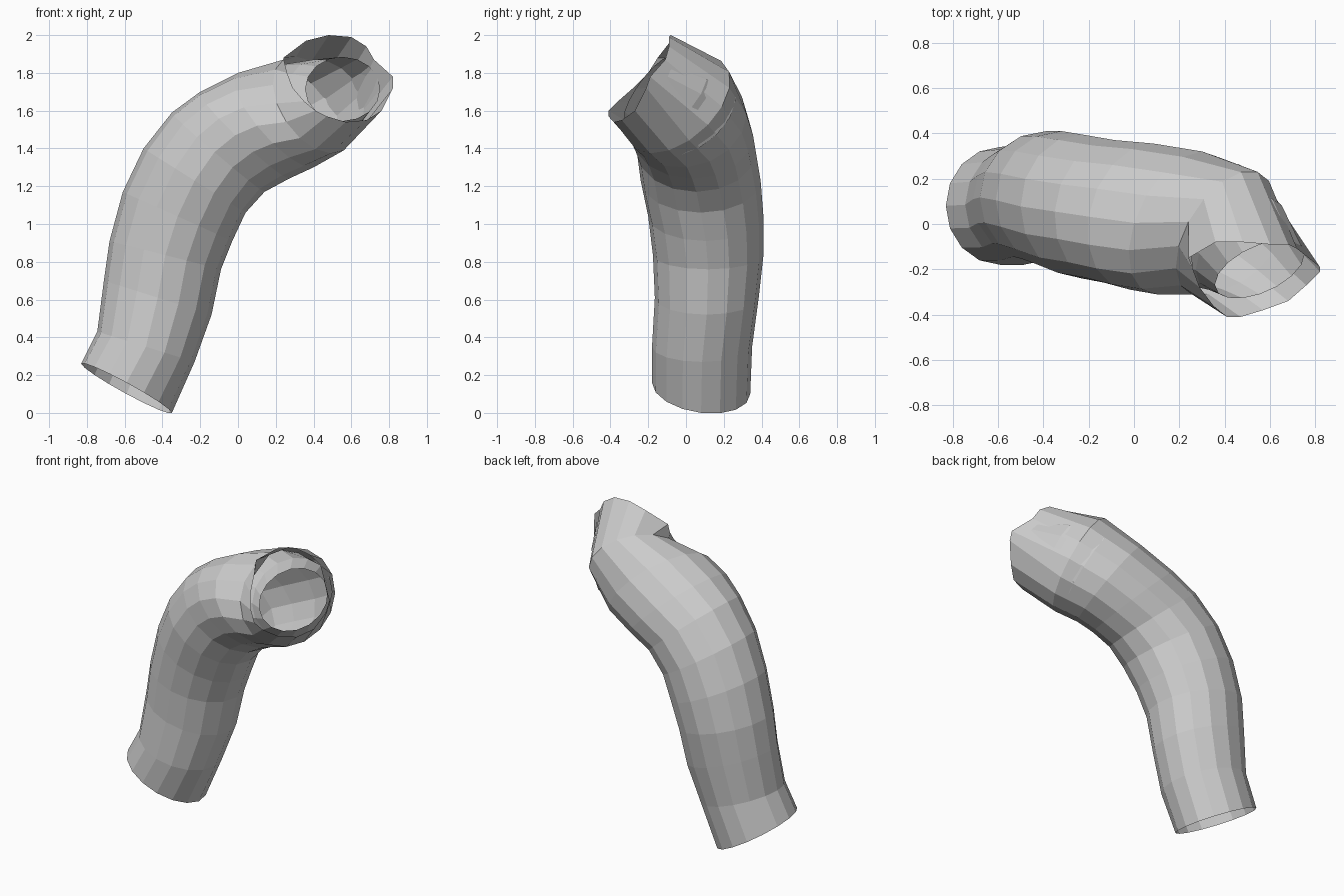
import bpy, math
from mathutils import Vector as V

N = 16


def ring(c, a, b):
    """Elliptical cross-section: centre plus two half-axis vectors."""
    c, a, b = V(c), V(a), V(b)
    return [c + a * math.cos(i * math.tau / N) + b * math.sin(i * math.tau / N) for i in range(N)]


def section(left, right, y0, y1, bx=0.0, bz=0.0):
    """Cross-section from its outer and inner bend points (x, z) and y range."""
    c = ((left[0] + right[0]) / 2, (y0 + y1) / 2, (left[1] + right[1]) / 2)
    a = ((right[0] - left[0]) / 2, 0, (right[1] - left[1]) / 2)
    return ring(c, a, (bx, (y1 - y0) / 2, bz))


def loft(name, rings):
    verts = [p for r in rings for p in r]
    faces = [(k * N + i, k * N + (i + 1) % N, (k + 1) * N + (i + 1) % N, (k + 1) * N + i)
             for k in range(len(rings) - 1) for i in range(N)]
    mesh = bpy.data.meshes.new(name)
    mesh.from_pydata(verts, [], faces)
    mesh.update()
    obj = bpy.data.objects.new(name, mesh)
    bpy.context.collection.objects.link(obj)
    return obj


# Bent sleeve: flared lower end, elbow, then a turn towards the front
body = [
    section((-0.83, 0.26), (-0.35, 0.00), -0.18, 0.34, 0, -0.03),
    section((-0.745, 0.43), (-0.23, 0.27), -0.18, 0.35),
    section((-0.71, 0.70), (-0.14, 0.52), -0.165, 0.385),
    section((-0.68, 0.91), (-0.09, 0.76), -0.175, 0.41),
    section((-0.61, 1.17), (-0.03, 0.91), -0.20, 0.41),
    section((-0.50, 1.40), (0.04, 1.06), -0.24, 0.395),
    section((-0.35, 1.59), (0.14, 1.17), -0.26, 0.37, 0.02),
    section((-0.20, 1.70), (0.27, 1.24), -0.29, 0.355, 0.05),
    section((0.00, 1.80), (0.40, 1.30), -0.31, 0.32, 0.10, 0.03),
    ring((0.40, -0.04, 1.63), (0.16, -0.05, -0.24), (0.145, 0.27, 0.09)),
]

# Uneven hooded rim of the upper opening
rim = [(.76, -.27, 1.60), (.82, -.21, 1.72), (.82, -.19, 1.78), (.72, -.11, 1.87),
       (.68, -.09, 1.94), (.60, -.09, 1.99), (.48, -.08, 2.0), (.36, -.08, 1.97),
       (.24, -.15, 1.88), (.26, -.20, 1.80), (.29, -.28, 1.72), (.35, -.36, 1.65),
       (.41, -.41, 1.60), (.47, -.41, 1.57), (.57, -.38, 1.54), (.68, -.34, 1.55)]
loft("sleeve", body + [[V(p) for p in rim]])

# Inner lining tube visible inside the upper opening
loft("inner_lining", [
    ring((0.555, -0.20, 1.715), (0.14, -0.03, -0.12), (0.14, 0.125, 0.12)),
    ring((0.47, -0.09, 1.665), (0.14, -0.04, -0.18), (0.14, 0.20, 0.10)),
    ring((0.34, 0.00, 1.60), (0.165, -0.03, -0.235), (0.12, 0.265, 0.06)),
])
